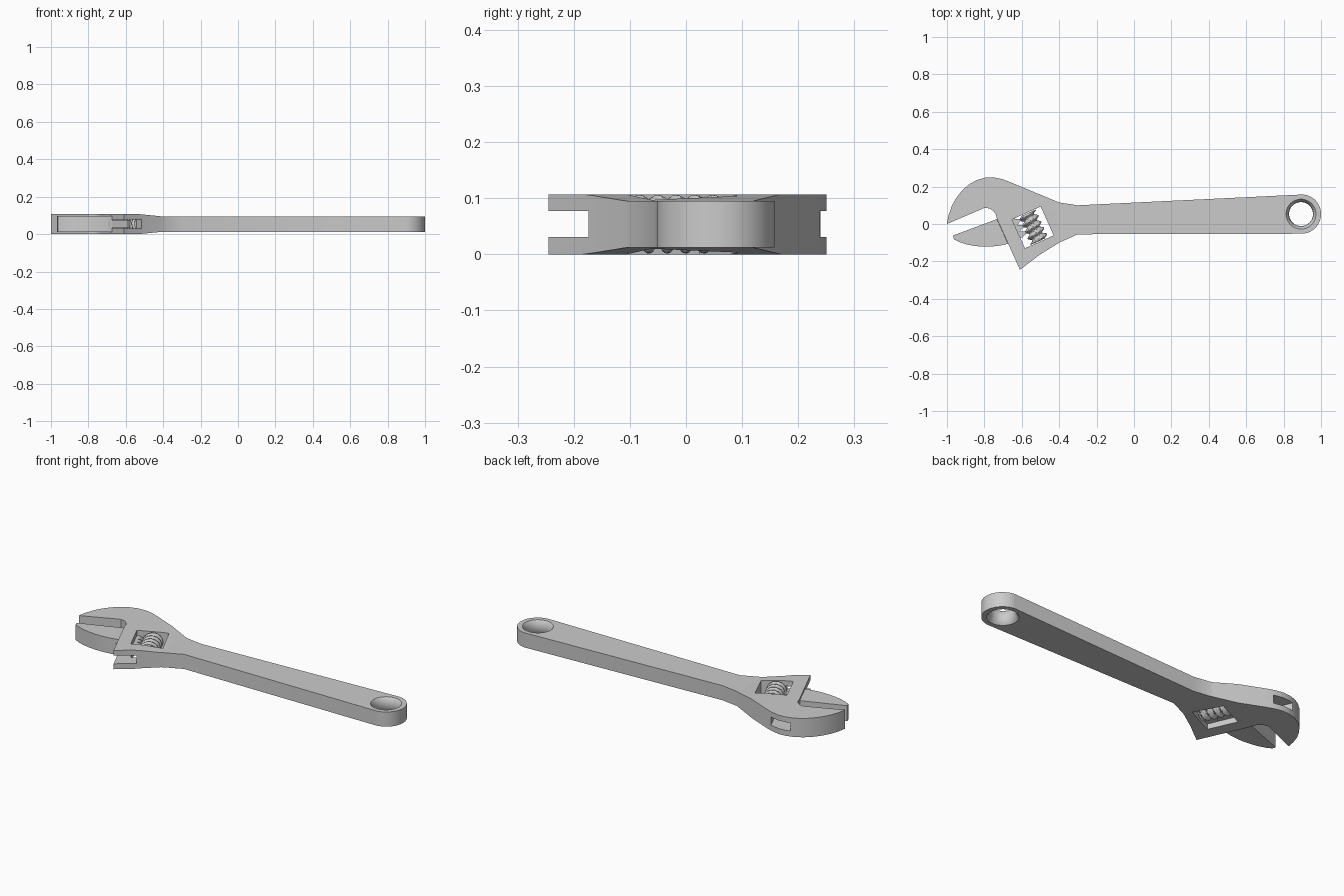
import bpy, bmesh
from math import sin, cos, pi, radians
from mathutils import Vector

if "Cube" in bpy.data.objects:
    bpy.data.objects.remove(bpy.data.objects["Cube"])

U, V = Vector((-0.41, 0.912)), Vector((0.912, 0.41))   # slide axis, and across it
CORNER = Vector((-0.61, -0.245))


def uv(u, v):
    return tuple(CORNER + U * u + V * v)


def make(name, bm):
    bmesh.ops.recalc_face_normals(bm, faces=bm.faces)
    me = bpy.data.meshes.new(name)
    bm.to_mesh(me)
    bm.free()
    ob = bpy.data.objects.new(name, me)
    bpy.context.collection.objects.link(ob)
    return ob


def prism(name, pts, lo, hi, side=False):
    """Extrude a flat outline along z (or along y when side is True)."""
    bm = bmesh.new()
    place = (lambda p, h: (p[0], h, p[1])) if side else (lambda p, h: (p[0], p[1], h))
    a = [bm.verts.new(place(p, lo)) for p in pts]
    b = [bm.verts.new(place(p, hi)) for p in pts]
    bm.faces.new(a)
    bm.faces.new(b)
    for i in range(len(pts)):
        j = (i + 1) % len(pts)
        bm.faces.new((a[i], a[j], b[j], b[i]))
    return make(name, bm)


def tube(name, rows, n, radius, point):
    """Closed grid of rings with capped ends."""
    bm = bmesh.new()
    rings = [[bm.verts.new(point(r, radius(r, k), 2 * pi * k / n)) for k in range(n)]
             for r in range(rows)]
    for a, b in zip(rings, rings[1:]):
        for k in range(n):
            j = (k + 1) % n
            bm.faces.new((a[k], a[j], b[j], b[k]))
    bm.faces.new(rings[0])
    bm.faces.new(rings[-1])
    return make(name, bm)


def boolean(ob, other, op):
    m = ob.modifiers.new("cut", 'BOOLEAN')
    m.operation, m.object, m.solver = op, other, 'EXACT'
    bpy.context.view_layer.objects.active = ob
    bpy.ops.object.modifier_apply(modifier=m.name)
    bpy.data.objects.remove(other)


def smooth(ob, angle=30):
    bpy.ops.object.select_all(action='DESELECT')
    ob.select_set(True)
    bpy.context.view_layer.objects.active = ob
    bpy.ops.object.shade_smooth_by_angle(angle=radians(angle))


# body: head with fixed jaw, and handle with round end
end = [(0.895 + 0.105 * cos(a), 0.053 + 0.105 * sin(a))
       for a in [radians(86 - 176 * i / 24) for i in range(25)]]
outline = [(-1, 0.0), (-0.992, 0.045), (-0.975, 0.095), (-0.95, 0.14), (-0.92, 0.178),
           (-0.885, 0.21), (-0.845, 0.233), (-0.80, 0.247), (-0.755, 0.25), (-0.705, 0.24),
           (-0.66, 0.223), (-0.40, 0.115), (-0.30, 0.10)] + end + [
           (-0.30, -0.055), (-0.40, -0.10), (-0.505, -0.165), (-0.61, -0.245), uv(0.30, 0),
           (-0.738, 0.05), (-0.75, 0.068), (-0.77, 0.082), (-0.797, 0.087)]
body = prism("wrench_body", outline, -0.1, 0.2)
boolean(body, prism("thickness", [
    (-1.1, 0), (-0.53, 0), (-0.41, 0.012), (1.1, 0.012), (1.1, 0.095),
    (-0.41, 0.095), (-0.53, 0.107), (-1.1, 0.107)], -0.5, 0.5, side=True), 'INTERSECT')

# slide channel, worm window and flared hanging hole
boolean(body, prism("channel", [uv(-0.05, -0.05), uv(0.29, -0.05), uv(0.29, 0.003),
                                uv(0.75, 0.003), uv(0.75, 0.115), uv(-0.05, 0.115)],
                    0.031, 0.077), 'DIFFERENCE')
boolean(body, prism("window", [uv(0.094, 0.072), uv(0.263, 0.072), uv(0.263, 0.24),
                               uv(0.094, 0.24)], -0.1, 0.2), 'DIFFERENCE')
zs = [-0.02, 0.012, 0.022, 0.037, 0.0535, 0.070, 0.085, 0.095, 0.127]
rs = [0.08, 0.08, 0.072, 0.066, 0.064, 0.066, 0.072, 0.08, 0.08]
boolean(body, tube("hole", len(zs), 48, lambda r, k: rs[r],
                   lambda r, rad, a: (0.893 + rad * cos(a), 0.053 + rad * sin(a), zs[r])),
        'DIFFERENCE')
smooth(body)

# moving jaw
jaw = prism("moving_jaw", [
    (-0.968, -0.062), (-0.962, -0.082), (-0.935, -0.096), (-0.90, -0.108), (-0.86, -0.116),
    (-0.815, -0.121), (-0.77, -0.121), (-0.72, -0.116), uv(0.153, -0.001), uv(0.298, -0.001)],
    0.01, 0.098)
smooth(jaw)

# rack of the moving jaw, teeth facing the worm
pitch = 0.036
teeth = []
for i in range(4):
    u = 0.153 + i * pitch
    teeth += [uv(u, 0.086), uv(u + 0.012, 0.112), uv(u + 0.022, 0.112), uv(u + 0.034, 0.086)]
prism("jaw_rack", [uv(0.297, -0.02), uv(0.155, -0.02)] + teeth, 0.033, 0.075)

# worm screw
N, ROWS, LENGTH = 32, 55, 0.161


def thread(r, k):
    t = (LENGTH * r / (ROWS - 1) / pitch + k / N) % 1
    return 0.033 + 0.019 * min(1, max(0, 1.25 - abs(t - 0.5) * 3))


def on_axis(r, rad, a):
    x, y = uv(0.098 + LENGTH * r / (ROWS - 1), 0.158 + rad * cos(a))
    return (x, y, 0.0535 + rad * sin(a))


smooth(tube("worm_screw", ROWS, N, thread, on_axis), 40)
